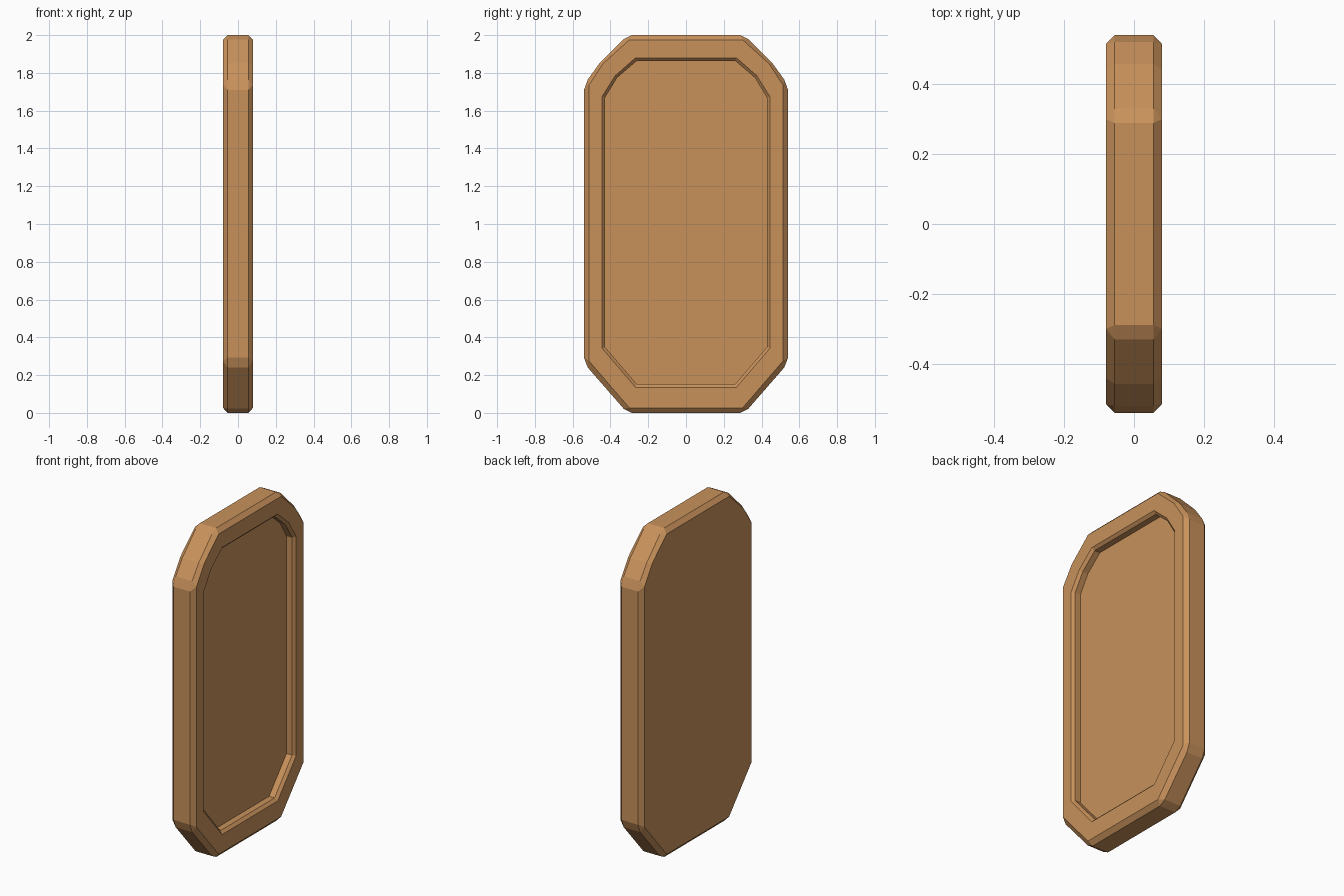
import bpy, bmesh

if "Cube" in bpy.data.objects:
    bpy.data.objects.remove(bpy.data.objects["Cube"])

mat = bpy.data.materials.new("tan_wood")
mat.diffuse_color = (0.58, 0.285, 0.105, 1)
mat.use_nodes = True
mat.node_tree.nodes["Principled BSDF"].inputs["Base Color"].default_value = mat.diffuse_color

# Half outlines (y, z) from top to bottom; face corners are doubled to meet the clipped rim corners
rim = [(.288, 2), (.33, 1.978), (.457, 1.852), (.52, 1.765), (.54, 1.71),
       (.54, .292), (.52, .24), (.33, .022), (.288, 0)]
face_a, face_b, face_c = (.30, 1.975), (.44, 1.848), (.514, 1.735)
face_d, face_e = (.514, .275), (.30, .027)
face = [face_a, face_a, face_b, face_c, face_c, face_d, face_d, face_e, face_e]
recess = [(.267, 1.88), (.375, 1.785), (.444, 1.675), (.444, .342), (.267, .135)]
lip = [(.26, 1.864), (.364, 1.775), (.428, 1.67), (.428, .348), (.26, .152)]


def ring(bm, half, x):
    """Closed vertex loop from a half outline mirrored across y = 0."""
    pts = half + [(-y, z) for y, z in reversed(half)]
    return [bm.verts.new((x, y, z)) for y, z in pts]


def bridge(bm, a, b):
    n = len(a)
    for i in range(n):
        j = (i + 1) % n
        bm.faces.new((a[i], a[j], b[j], b[i]))


bm = bmesh.new()
# Back face, chamfered rim
back = ring(bm, face, -.08)
rim_back = ring(bm, rim, -.055)
rim_front = ring(bm, rim, .055)
front = ring(bm, face, .08)
bridge(bm, back, rim_back)
bridge(bm, rim_back, rim_front)
bridge(bm, rim_front, front)
bm.faces.new([back[i] for i in (0, 2, 3, 5, 7, 9, 11, 13, 15, 17)])
# Front border, with one face vertex per corner
border = [front[i] for i in (0, 2, 3, 5, 7, 9, 11, 13, 15, 17)]
opening = ring(bm, recess, .08)
bridge(bm, border, opening)
# Bevelled lip, straight wall and recessed panel
lip_ring = ring(bm, lip, .064)
floor = ring(bm, lip, .027)
bridge(bm, opening, lip_ring)
bridge(bm, lip_ring, floor)
bm.faces.new(floor)

bmesh.ops.remove_doubles(bm, verts=bm.verts, dist=1e-5)
bmesh.ops.recalc_face_normals(bm, faces=bm.faces)
mesh = bpy.data.meshes.new("recessed_panel")
bm.to_mesh(mesh)
bm.free()
panel = bpy.data.objects.new("recessed_panel", mesh)
bpy.context.collection.objects.link(panel)
mesh.materials.append(mat)
